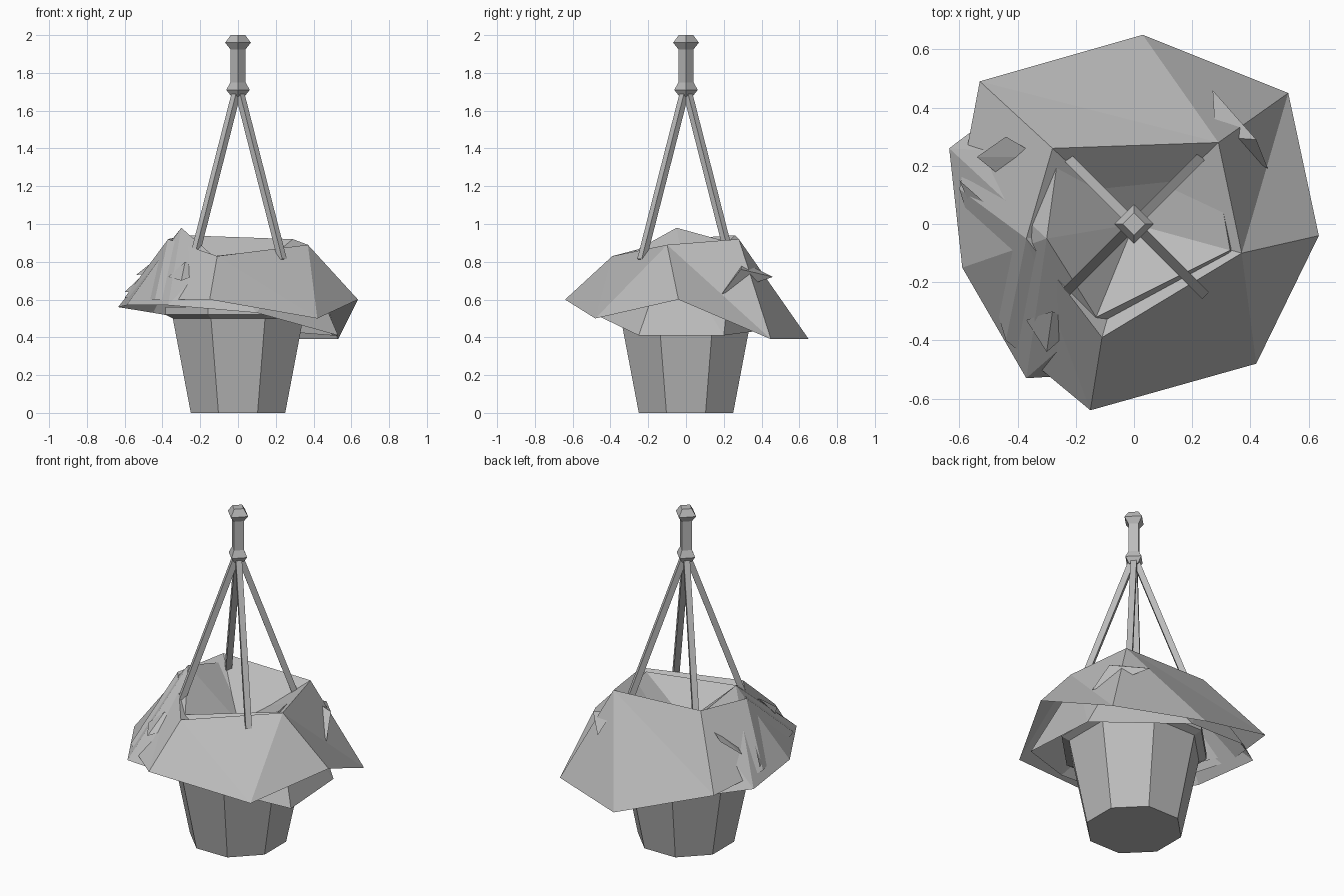
import bpy, bmesh, math
from mathutils import Vector

cube = bpy.data.objects.get("Cube")
if cube:
    bpy.data.objects.remove(cube)

grey = bpy.data.materials.new("plain_grey")
grey.use_nodes = True
COLOUR = (0.5, 0.5, 0.5, 1)
grey.diffuse_color = COLOUR
grey.node_tree.nodes["Principled BSDF"].inputs["Base Color"].default_value = COLOUR


def finish(name, bm, recalc=True):
    if recalc:
        bmesh.ops.recalc_face_normals(bm, faces=bm.faces)
    mesh = bpy.data.meshes.new(name)
    bm.to_mesh(mesh)
    bm.free()
    mesh.materials.append(grey)
    obj = bpy.data.objects.new(name, mesh)
    bpy.context.collection.objects.link(obj)
    return obj


def lathe(name, profile, sides, turn):
    """Faceted solid from (radius, height) pairs."""
    bm = bmesh.new()
    rings = []
    for r, z in profile:
        angles = [turn + math.tau * i / sides for i in range(sides)]
        rings.append([bm.verts.new((r * math.cos(a), r * math.sin(a), z)) for a in angles])
    for low, high in zip(rings, rings[1:]):
        for i in range(sides):
            j = (i + 1) % sides
            bm.faces.new((low[i], low[j], high[j], high[i]))
    bm.faces.new(rings[0][::-1])
    bm.faces.new(rings[-1])
    return finish(name, bm)


def foliage(name, crown, hem, centre):
    """Crumpled leaf sheet: hollow in the middle, raised crown, drooping hem."""
    bm = bmesh.new()
    top = [bm.verts.new(p) for p in crown]
    low = [bm.verts.new(p) for p in hem]
    mid = bm.verts.new(centre)

    def angles(points):
        first = math.atan2(points[0][1], points[0][0])
        turns = [(math.atan2(p[1], p[0]) - first) % math.tau for p in points]
        return turns + [math.tau]

    ta, la = angles(crown), angles(hem)
    i = j = 0
    # stitch crown to hem, always stepping to the nearer corner
    while i < len(top) or j < len(low):
        t, l = top[i % len(top)], low[j % len(low)]
        if j < len(low) and (i == len(top) or la[j + 1] <= ta[i + 1]):
            j += 1
            bm.faces.new((t, l, low[j % len(low)]))
        else:
            i += 1
            bm.faces.new((t, l, top[i % len(top)]))
    for k, v in enumerate(top):
        bm.faces.new((v, top[(k + 1) % len(top)], mid))
    return finish(name, bm)


def leaf_tip(name, corners):
    bm = bmesh.new()
    for p in corners:
        bm.verts.new(p)
    bmesh.ops.convex_hull(bm, input=bm.verts)
    return finish(name, bm)


def strut(name, start, end, radius):
    bm = bmesh.new()
    start, end = Vector(start), Vector(end)
    axis = end - start
    bmesh.ops.create_cone(bm, cap_ends=True, segments=4, radius1=radius,
                          radius2=radius, depth=axis.length)
    # keep the flat sides facing along and across the slope
    out = Vector((start.x, start.y, 0)).normalized()
    side = axis.normalized().cross(out).normalized()
    up = axis.normalized()
    front = side.cross(up)
    for v in bm.verts:
        u, w = (v.co.x + v.co.y) / math.sqrt(2), (v.co.y - v.co.x) / math.sqrt(2)
        v.co = (start + end) / 2 + front * u + side * w + up * v.co.z
    return finish(name, bm)


# Octagonal pot with a flared rim
flat = math.cos(math.pi / 8)
lathe("pot", [(0.25 / flat, 0), (0.345 / flat, 0.5), (0.385 / flat, 0.52),
              (0.385 / flat, 0.56), (0.33 / flat, 0.56)], 8, math.pi / 8)

# Overlapping leaf sheets
foliage("upper_foliage",
        [(-.11, -.39, .83), (.37, -.10, .89), (.29, .28, .92),
         (-.28, .26, .94), (-.37, -.05, .92)],
        [(-.15, -.64, .6), (.42, -.48, .5), (.635, -.04, .6), (.53, .45, .39),
         (.03, .65, .39), (-.53, .49, .58), (-.6, .12, .61), (-.44, -.4, .6)],
        (0, 0, .68))
foliage("lower_foliage",
        [(-.13, -.32, .83), (.33, -.09, .88), (.27, .25, .88),
         (-.26, .24, .9), (-.3, -.05, .98)],
        [(-.37, -.53, .57), (.1, -.5, .53), (.53, -.25, .41), (.5, .2, .41),
         (0, .5, .45), (-.45, .4, .53), (-.635, .26, .56), (-.59, -.15, .57)],
        (0, 0, .7))

# Small leaf tips poking through
leaf_tip("back_leaf_tip", [(.27, .46, .72), (.42, .29, .76), (.28, .3, .8), (.46, .19, .63)])
leaf_tip("side_leaf_tip", [(-.54, .23, .73), (-.44, .3, .81), (-.32, .23, .85), (-.44, .15, .74)])
leaf_tip("low_leaf_tip", [(-.6, .15, .64), (-.43, 0, .8), (-.42, -.1, .75), (-.44, -.22, .64)])
leaf_tip("front_leaf_tip", [(-.37, -.33, .72), (-.3, -.44, .7), (-.2, -.35, .74), (-.28, -.3, .8)])

# Four hanging struts
for sx, sy, label in ((1, 1, "back_left"), (-1, 1, "back_right"),
                      (1, -1, "front_left"), (-1, -1, "front_right")):
    strut(label + "_strut", (sx * .235, sy * .235, .81), (sx * .01, sy * .01, 1.69), .024)

# Square handle with flared ends
lathe("handle", [(.035, 1.675), (.062, 1.71), (.04, 1.75), (.04, 1.925),
                 (.068, 1.96), (.038, 2)], 4, 0)
